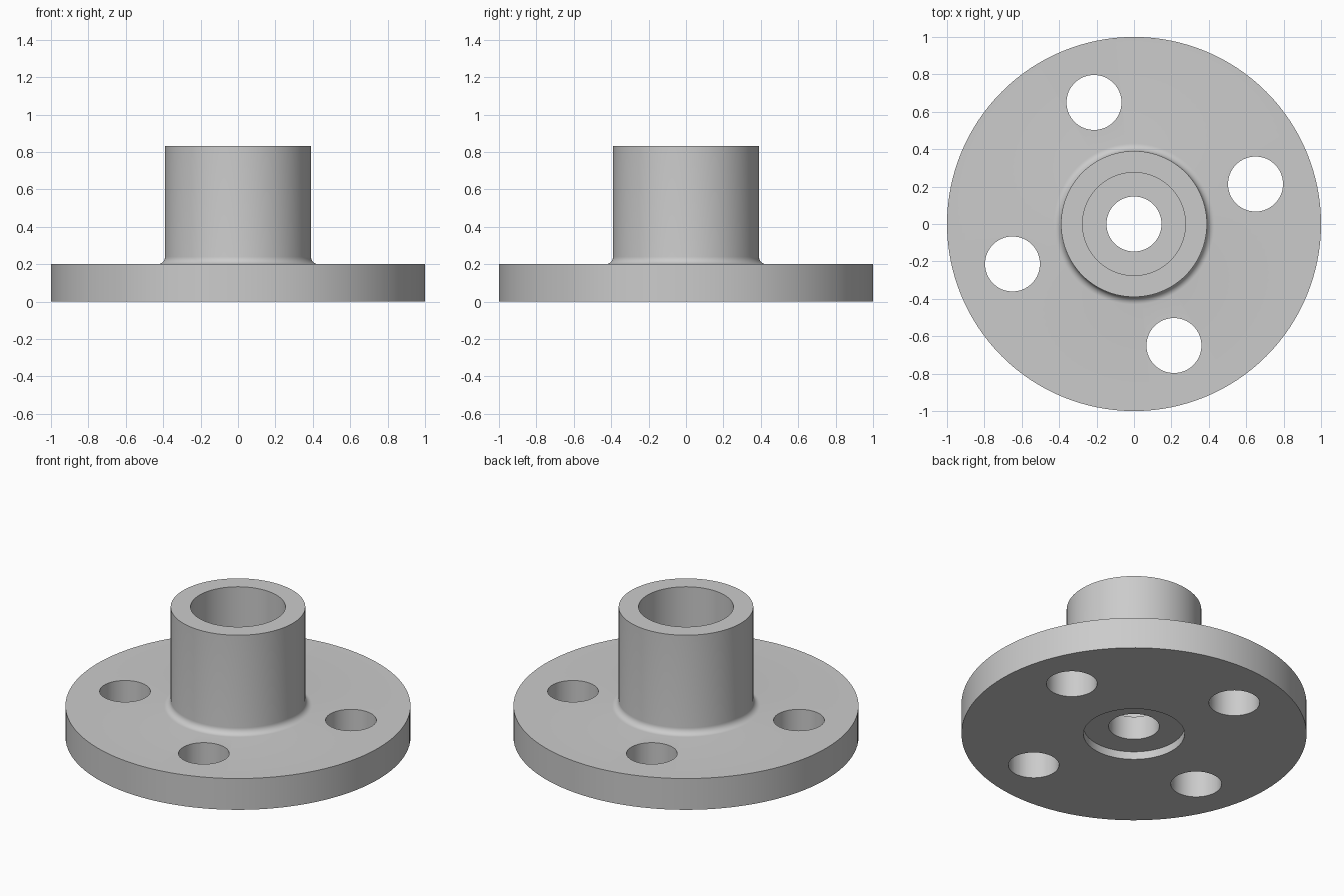
import bpy, bmesh, math
from mathutils import Matrix

cube = bpy.data.objects.get("Cube")
if cube:
    bpy.data.objects.remove(cube, do_unlink=True)

SEGMENTS = 128
FLANGE_R, FLANGE_H = 1.0, 0.2
HUB_R, HUB_H, FILLET = 0.39, 0.832, 0.04
SOCKET_R, BORE_R = 0.275, 0.147
RECESS_R, RECESS_H = 0.293, 0.05
BOLT_CIRCLE, BOLT_R, BOLT_ANGLE = 0.684, 0.147, math.radians(18.2)

steel = bpy.data.materials.new("plain grey steel")
steel.use_nodes = True
steel.diffuse_color = (0.6, 0.6, 0.6, 1)
steel.node_tree.nodes["Principled BSDF"].inputs["Base Color"].default_value = (0.6, 0.6, 0.6, 1)


def lathe(name, profile):
    """Revolve a closed (radius, height) outline around z."""
    bm = bmesh.new()
    ring = [bm.verts.new((r, 0, z)) for r, z in profile]
    edges = [bm.edges.new((a, b)) for a, b in zip(ring, ring[1:] + ring[:1])]
    bmesh.ops.spin(bm, geom=ring + edges, cent=(0, 0, 0), axis=(0, 0, 1),
                   angle=math.tau, steps=SEGMENTS)
    bmesh.ops.remove_doubles(bm, verts=bm.verts, dist=1e-5)
    bmesh.ops.recalc_face_normals(bm, faces=bm.faces)
    return finish(name, bm)


def finish(name, bm):
    mesh = bpy.data.meshes.new(name)
    bm.to_mesh(mesh)
    bm.free()
    mesh.materials.append(steel)
    obj = bpy.data.objects.new(name, mesh)
    bpy.context.collection.objects.link(obj)
    return obj


# Flange and hub outline, with a fillet where they meet
fillet = []
for i in range(9):
    a = math.pi / 2 * i / 8
    fillet.append((HUB_R + FILLET * (1 - math.sin(a)),
                   FLANGE_H + FILLET * (1 - math.cos(a))))
outer = [(FLANGE_R, 0), (FLANGE_R, FLANGE_H)] + fillet + [(HUB_R, HUB_H)]

# Top socket, narrow through bore and shallow underside recess
inner = [(SOCKET_R, HUB_H), (SOCKET_R, FLANGE_H), (BORE_R, FLANGE_H),
         (BORE_R, RECESS_H), (RECESS_R, RECESS_H), (RECESS_R, 0)]
flange = lathe("hub_flange", outer + inner)

# Four bolt holes
bm = bmesh.new()
for i in range(4):
    a = BOLT_ANGLE + i * math.pi / 2
    place = Matrix.Translation((BOLT_CIRCLE * math.cos(a),
                                BOLT_CIRCLE * math.sin(a), FLANGE_H / 2))
    bmesh.ops.create_cone(bm, cap_ends=True, segments=64, radius1=BOLT_R,
                          radius2=BOLT_R, depth=FLANGE_H * 2, matrix=place)
cutter = finish("bolt_hole_cutter", bm)
cutter.hide_render = True

cut = flange.modifiers.new("bolt_holes", "BOOLEAN")
cut.operation = "DIFFERENCE"
cut.solver = "EXACT"
cut.object = cutter
bpy.ops.object.select_all(action="DESELECT")
bpy.context.view_layer.objects.active = flange
flange.select_set(True)
bpy.ops.object.modifier_apply(modifier=cut.name)
bpy.data.objects.remove(cutter, do_unlink=True)

# Smooth round walls, crisp rims
bpy.ops.object.shade_smooth_by_angle(angle=math.radians(30))
